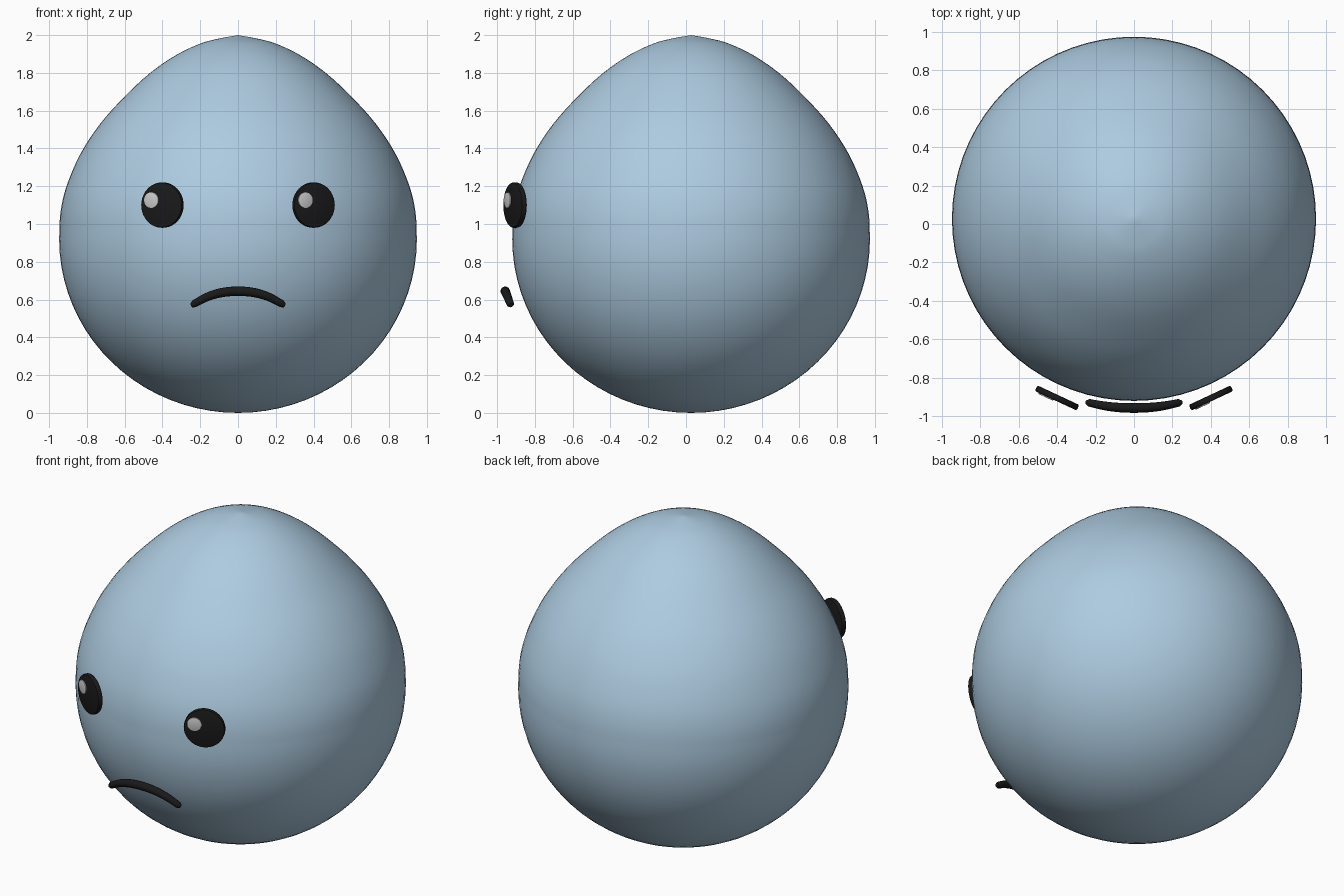
import bpy, bmesh, math
from mathutils import Vector, Matrix

if "Cube" in bpy.data.objects:
    bpy.data.objects.remove(bpy.data.objects["Cube"])


def material(name, rgb):
    m = bpy.data.materials.new(name)
    m.diffuse_color = (*rgb, 1)
    m.use_nodes = True
    m.node_tree.nodes["Principled BSDF"].inputs["Base Color"].default_value = m.diffuse_color
    return m


BLUE = material("pale_blue", (0.42, 0.6, 0.75))
BLACK = material("black", (0.01, 0.01, 0.01))


def add_object(name, bm, mat=None, angle=40):
    mesh = bpy.data.meshes.new(name)
    bmesh.ops.recalc_face_normals(bm, faces=bm.faces)
    bm.to_mesh(mesh)
    bm.free()
    ob = bpy.data.objects.new(name, mesh)
    bpy.context.collection.objects.link(ob)
    if mat:
        mesh.materials.append(mat)
    bpy.ops.object.select_all(action='DESELECT')
    ob.select_set(True)
    bpy.context.view_layer.objects.active = ob
    bpy.ops.object.shade_smooth_by_angle(angle=math.radians(angle))
    return ob


def smooth_path(pts, steps):
    # Catmull-Rom through the given points
    p = [Vector(q) for q in pts]
    p = [2 * p[0] - p[1]] + p + [2 * p[-1] - p[-2]]
    out = []
    for i in range(1, len(p) - 2):
        a, b, c, d = p[i - 1:i + 3]
        for k in range(steps):
            t = k / steps
            out.append(0.5 * (2 * b + (c - a) * t + (2 * a - 5 * b + 4 * c - d) * t ** 2
                              + (3 * b - a - 3 * c + d) * t ** 3))
    return out + [p[-2]]


# Body: half-ellipse below, drop-shaped shoulders above, spun around z
R, MID, CY = 0.947, 0.92, 0.027
profile = [(R * math.sin(a), 0, MID - MID * math.cos(a))
           for a in (i * math.pi / 40 for i in range(20))]
upper = [(R, 0, MID), (0.94, 0, 1.06), (0.908, 0, 1.2), (0.835, 0, 1.37),
         (0.73, 0, 1.53), (0.60, 0, 1.675), (0.465, 0, 1.8), (0.33, 0, 1.893),
         (0.2, 0, 1.955), (0.1, 0, 1.982), (0, 0, 2.0)]
profile += [tuple(v) for v in smooth_path(upper, 4)]
bm = bmesh.new()
vs = [bm.verts.new(v) for v in profile]
es = [bm.edges.new(e) for e in zip(vs, vs[1:])]
bmesh.ops.spin(bm, geom=vs + es, cent=(0, 0, 0), axis=(0, 0, 1),
               angle=2 * math.pi, steps=72, use_duplicate=False)
bmesh.ops.remove_doubles(bm, verts=bm.verts, dist=1e-4)
bmesh.ops.translate(bm, verts=bm.verts, vec=(0, CY, 0))
add_object("body", bm, BLUE, 60)


def disc(name, radius, depth, matrix, mat=None):
    bm = bmesh.new()
    bmesh.ops.create_cone(bm, cap_ends=True, segments=40, radius1=radius,
                          radius2=radius, depth=depth)
    rims = [e for e in bm.edges if abs(e.verts[0].co.z - e.verts[1].co.z) < 1e-5]
    bmesh.ops.bevel(bm, geom=rims, offset=depth * 0.25, segments=2, profile=0.5,
                    affect='EDGES')
    bm.transform(matrix)
    add_object(name, bm, mat)


# Eyes: thin discs turned outwards, each with a glint on the same side
for side, s in (("left", -1), ("right", 1)):
    frame = (Matrix.Translation((s * 0.4, -0.905, 1.1))
             @ Matrix.Rotation(s * math.radians(25), 4, 'Z')
             @ Matrix.Rotation(math.radians(90), 4, 'X'))
    disc(side + "_eye", 0.12, 0.032, frame, BLACK)
    disc(side + "_eye_glint", 0.042, 0.01,
         frame @ Matrix.Translation((-0.056, 0.026, 0.017)))

# Mouth: downturned tube with rounded ends
half = [(0, -0.957, 0.644), (0.085, -0.954, 0.637), (0.165, -0.944, 0.613),
        (0.247, -0.927, 0.569)]
path = smooth_path([(-x, y, z) for x, y, z in half[:0:-1]] + half, 6)
bm = bmesh.new()
rings = []
n = len(path) - 1
for i, p in enumerate(path):
    tangent = (path[min(i + 1, n)] - path[max(i - 1, 0)]).normalized()
    u = tangent.cross(Vector((0, 1, 0))).normalized()
    v = tangent.cross(u)
    f = abs(2 * i / n - 1)
    r = 0.025 - 0.006 * f * f
    if i in (0, n):
        r *= 0.6
    rings.append([bm.verts.new(p + r * (u * math.cos(a) + v * math.sin(a)))
                  for a in (k * math.pi / 8 for k in range(16))])
for a, b in zip(rings, rings[1:]):
    for k in range(16):
        j = (k + 1) % 16
        bm.faces.new((a[k], a[j], b[j], b[k]))
bm.faces.new(rings[0])
bm.faces.new(rings[-1])
add_object("mouth", bm, BLACK, 50)
